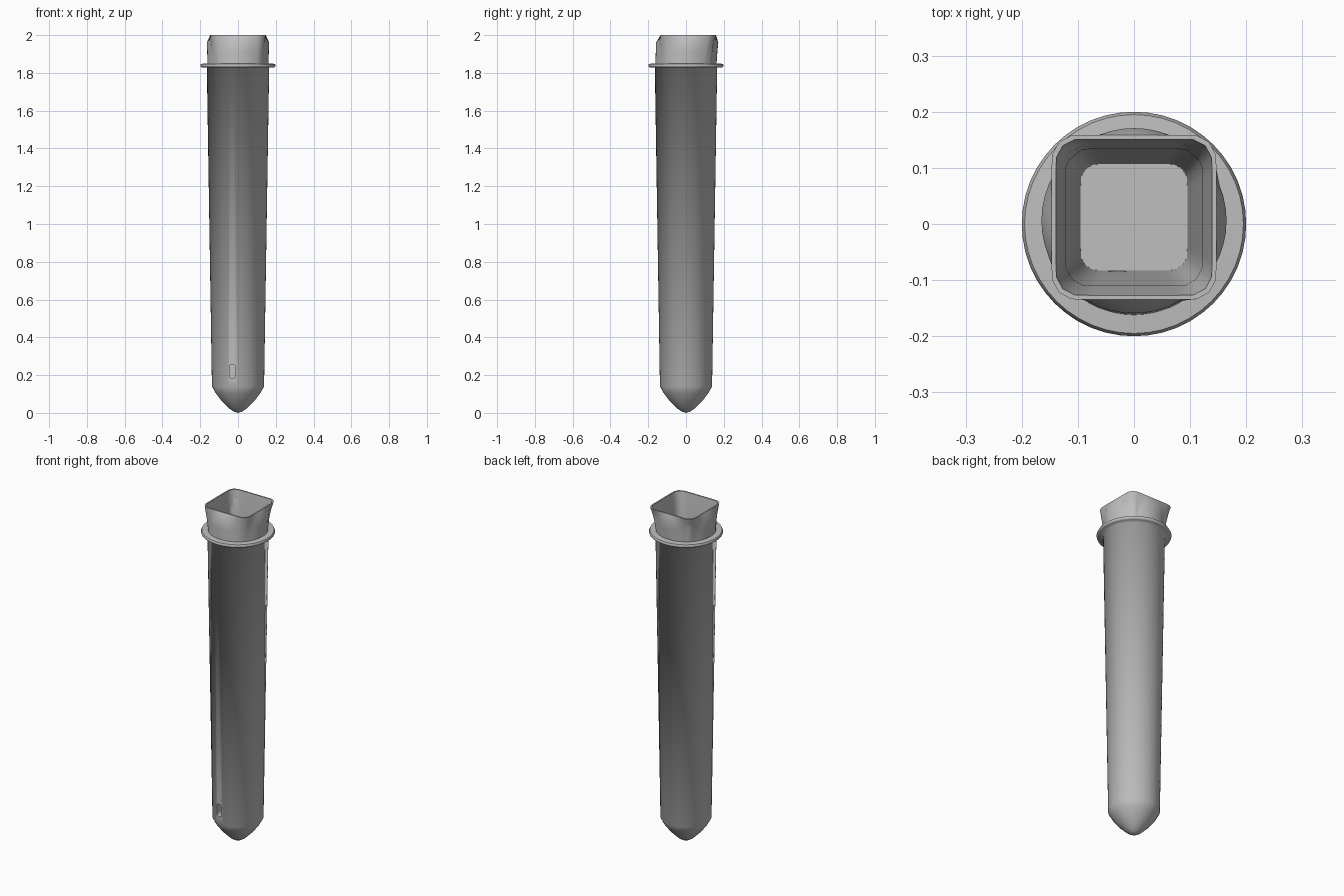
import bpy, bmesh, math

if "Cube" in bpy.data.objects:
    bpy.data.objects.remove(bpy.data.objects["Cube"])

N = 48

grey = bpy.data.materials.new("plain grey")
grey.diffuse_color = (0.52, 0.52, 0.52, 1)
grey.use_nodes = True
grey.node_tree.nodes["Principled BSDF"].inputs["Base Color"].default_value = grey.diffuse_color


def square(half, rad, z, dy):
    """Rounded square section, sampled at the same angles as the circles."""
    pts, c = [], half - rad
    for i in range(N):
        a = 2 * math.pi * i / N
        dx, dyy = math.cos(a), math.sin(a)
        # distance to the rounded square along this angle
        t = half / max(abs(dx), abs(dyy))
        x, y = abs(dx) * t, abs(dyy) * t
        if x > c and y > c:
            b = abs(dx) * c + abs(dyy) * c
            t = b + math.sqrt(max(b * b - 2 * c * c + rad * rad, 0))
        pts.append((dx * t, dyy * t + dy, z))
    return pts


def circle(r, z):
    return [(r * math.cos(2 * math.pi * i / N), r * math.sin(2 * math.pi * i / N), z)
            for i in range(N)]


def flare(r, k, z, dy):
    """Circle that already bulges towards the square corners."""
    out = []
    for x, y, _ in square(0.147, 0.045, z, 0):
        d = math.hypot(x, y)
        s = max(r, d * k) / d
        out.append((x * s, y * s + dy, z))
    return out


# Body: tip, long shaft, collar, flared neck, then the hollow inside
rings = [circle(r, z) for r, z in (
    (0.02, 0.006), (0.045, 0.022), (0.088, 0.065), (0.117, 0.103), (0.138, 0.14),
    (0.165, 1.828),                                                   # shaft
    (0.19, 1.828), (0.198, 1.833), (0.2, 1.839), (0.195, 1.848),      # collar
    (0.162, 1.85))]
rings += [flare(0.163, 0.90, 1.91, 0.003), flare(0.165, 0.95, 1.96, 0.006)]
rim = len(rings)
rings += [square(0.147, 0.045, 2.0, 0.012), square(0.139, 0.04, 2.0, 0.012)]
rings += [square(0.122, 0.04, 1.85, 0.012), square(0.095, 0.03, 0.17, 0.012)]

bm = bmesh.new()
loops = [[bm.verts.new(p) for p in ring] for ring in rings]
for a, b in zip(loops, loops[1:]):
    for i in range(N):
        j = (i + 1) % N
        bm.faces.new((a[i], a[j], b[j], b[i]))
tip = bm.verts.new((0, 0, 0))
for i in range(N):
    bm.faces.new((tip, loops[0][(i + 1) % N], loops[0][i]))
bm.faces.new(loops[-1])
for f in bm.faces:
    f.smooth = True
# Crisp edges on the rim, the floor and the top of the collar
for loop in (loops[rim], loops[rim + 1], loops[-1], loops[10], loops[9]):
    for i in range(N):
        bm.edges.get((loop[i], loop[(i + 1) % N])).smooth = False
bmesh.ops.recalc_face_normals(bm, faces=bm.faces)
me = bpy.data.meshes.new("tube_body")
bm.to_mesh(me)
bm.free()
me.materials.append(grey)
body = bpy.data.objects.new("tube_body", me)
bpy.context.collection.objects.link(body)

# Small drain slot through the front wall
bm = bmesh.new()
outline = []
for i in range(12):
    a = 2 * math.pi * (i + 0.5) / 12
    outline.append((-0.03 + 0.016 * math.cos(a),
                    0.22 + 0.016 * math.sin(a) + math.copysign(0.022, math.sin(a))))
front = [bm.verts.new((x, -0.2, z)) for x, z in outline]
back = [bm.verts.new((x, -0.04, z)) for x, z in outline]
bm.faces.new(front)
bm.faces.new(back[::-1])
for i in range(12):
    j = (i + 1) % 12
    bm.faces.new((front[j], front[i], back[i], back[j]))
bmesh.ops.recalc_face_normals(bm, faces=bm.faces)
cm = bpy.data.meshes.new("slot_cutter")
bm.to_mesh(cm)
bm.free()
cm.materials.append(grey)
cutter = bpy.data.objects.new("slot_cutter", cm)
bpy.context.collection.objects.link(cutter)
cutter.hide_render = True
cutter.display_type = 'WIRE'
cut = body.modifiers.new("drain slot", 'BOOLEAN')
cut.operation = 'DIFFERENCE'
cut.solver = 'EXACT'
cut.object = cutter
